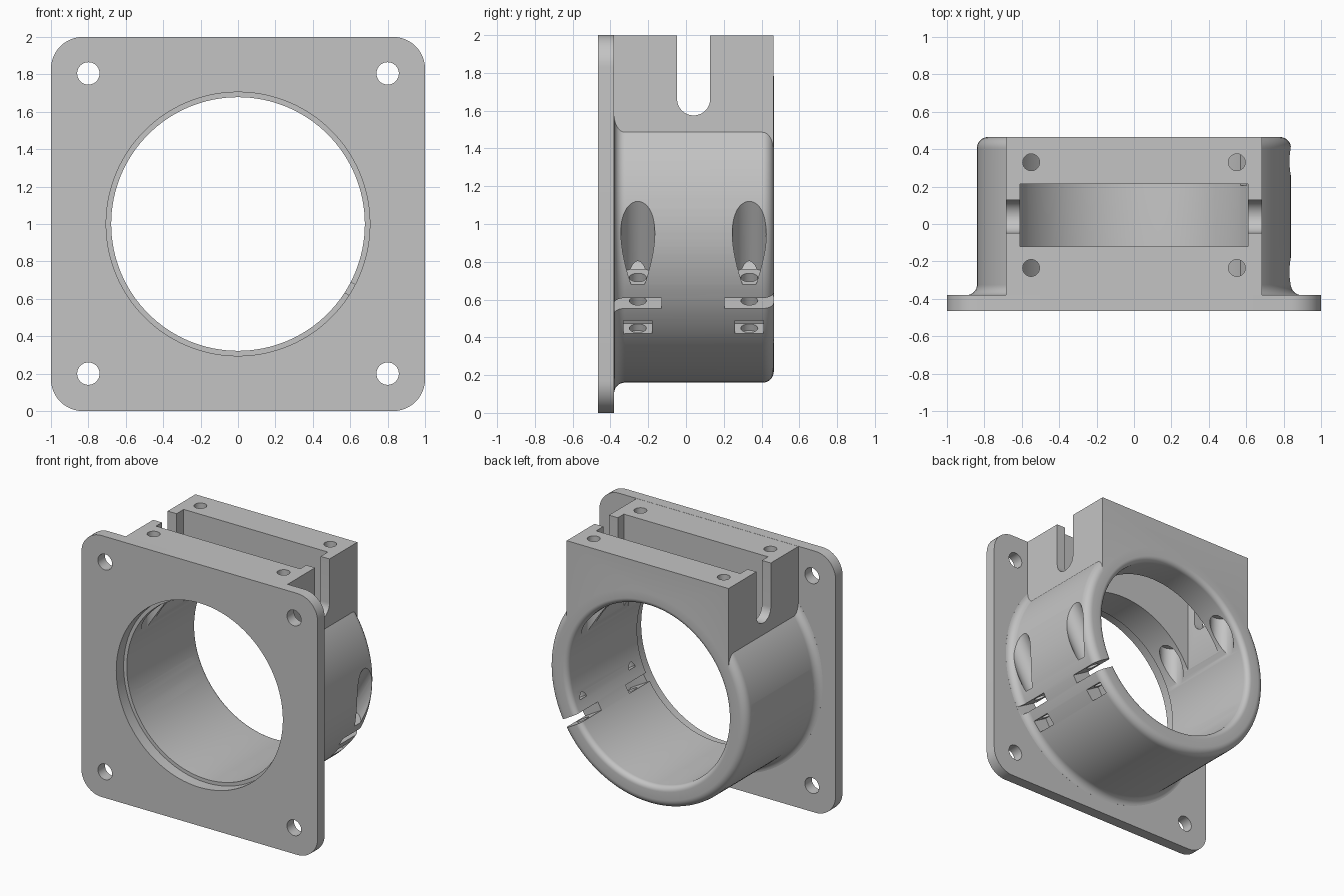
import bpy, bmesh
from math import sin, cos, pi, radians
from mathutils import Matrix, Vector

if "Cube" in bpy.data.objects:
    bpy.data.objects.remove(bpy.data.objects["Cube"], do_unlink=True)

grey = bpy.data.materials.new("plain grey")
grey.use_nodes = True
grey.diffuse_color = (0.55, 0.55, 0.55, 1)
grey.node_tree.nodes["Principled BSDF"].inputs["Base Color"].default_value = (0.55, 0.55, 0.55, 1)


def finish(bm, name, frame=Matrix()):
    bm.transform(frame)
    bmesh.ops.recalc_face_normals(bm, faces=bm.faces)
    mesh = bpy.data.meshes.new(name)
    bm.to_mesh(mesh)
    bm.free()
    mesh.materials.append(grey)
    ob = bpy.data.objects.new(name, mesh)
    bpy.context.collection.objects.link(ob)
    return ob


def block(name, low, high, frame=Matrix(), axis=None, radius=0):
    """Box between two corners; edges along one axis may be rounded."""
    low, high = Vector(low), Vector(high)
    bm = bmesh.new()
    bmesh.ops.create_cube(bm, size=1)
    for v in bm.verts:
        v.co = (low + high) / 2 + v.co * (high - low)
    if radius:
        edges = [e for e in bm.edges
                 if abs((e.verts[0].co - e.verts[1].co).normalized()[axis]) > 0.9]
        bmesh.ops.bevel(bm, geom=edges, offset=radius, segments=12, profile=0.5, affect='EDGES')
    return finish(bm, name, frame)


def rod(name, x, y, low, high, radius, frame=Matrix()):
    """Cylinder along local z."""
    bm = bmesh.new()
    bmesh.ops.create_cone(bm, cap_ends=True, segments=40, radius1=radius, radius2=radius,
                          depth=high - low,
                          matrix=Matrix.Translation((x, y, (low + high) / 2)))
    return finish(bm, name, frame)


def lathe(name, profile):
    """Solid of (radius, y) points turned about the bore axis."""
    bm = bmesh.new()
    verts = [bm.verts.new((r, y, 0)) for r, y in profile]
    edges = [bm.edges.new(pair) for pair in zip(verts, verts[1:])]
    bmesh.ops.spin(bm, geom=verts + edges, cent=(0, 0, 0), axis=(0, 1, 0),
                   angle=2 * pi, steps=128)
    bmesh.ops.remove_doubles(bm, verts=bm.verts, dist=0.0001)
    return finish(bm, name, Matrix.Translation((0, 0, 1)))


def arc(cr, cy, radius, start, end, steps=8):
    angles = [radians(start + (end - start) * i / steps) for i in range(steps + 1)]
    return [(cr + radius * cos(a), cy + radius * sin(a)) for a in angles]


BACK = 0.465
PLATE = -0.38

# Flange plate, clamp tube with root fillet and rounded end, and upper block
body = block("bearing_clamp_body", (-1, -BACK, 0), (1, PLATE, 2), axis=1, radius=0.17)
tube = lathe("tube", [(0, -0.42), (0.89, -0.42)]
             + arc(0.895, PLATE + 0.055, 0.055, 265, 180)
             + arc(0.78, BACK - 0.06, 0.06, 0, 90) + [(0, BACK)])
head = block("head_block", (-0.685, -0.42, 1.3), (0.685, BACK - 0.001, 1.999))

# Bore with front recess and eased back lip
cutters = [lathe("bore", [(0, -0.6), (0.705, -0.6), (0.705, -0.376), (0.678, -0.376)]
                 + arc(0.718, BACK - 0.04, 0.04, 180, 90) + [(0.718, 0.6), (0, 0.6)])]

# Pocket and side slots in the upper block
cutters.append(block("pocket", (-0.61, -0.12, 1.05), (0.61, 0.215, 2.1)))
cutters.append(block("side_slot", (-0.8, -0.047, 1.575), (0.8, 0.128, 2.4), axis=0, radius=0.087))

for side in (-1, 1):
    # Flange bolt holes
    for z in (0.2, 1.805):
        frame = Matrix.Translation((0, 0, z)) @ Matrix.Rotation(pi / 2, 4, 'X')
        cutters.append(rod("bolt_hole", side * 0.8, 0, 0.3, 0.6, 0.06, frame))

    # Top screw holes, counterbored from the bore
    for y in (-0.235, 0.33):
        cutters.append(rod("top_hole", side * 0.55, y, 1.3, 2.1, 0.045))
        cutters.append(rod("counterbore", side * 0.55, y, 1.1, 1.55, 0.085))

    # Clamp splits: local x is radial, local z runs along the screw
    clamp = (Matrix.Diagonal((side, 1, 1, 1)) @ Matrix.Translation((0, 0, 1))
             @ Matrix.Rotation(radians(30), 4, 'Y'))
    for y, start, end in ((-0.255, -0.378, -0.13), (0.335, 0.205, 0.6)):
        cutters.append(block("split", (0.6, start, -0.032), (0.95, end, 0.032), clamp))
        cutters.append(rod("screw_well", 0.75, y, 0.11, 0.75, 0.09, clamp))
        cutters.append(rod("screw_hole", 0.757, y, -0.24, 0.2, 0.045, clamp))
        cutters.append(block("nut_slot", (0.705, y - 0.075, -0.2), (0.95, y + 0.075, -0.11), clamp))

# Combine everything into one solid
for part in [tube, head] + cutters:
    mod = body.modifiers.new(part.name, 'BOOLEAN')
    mod.operation = 'UNION' if part in (tube, head) else 'DIFFERENCE'
    mod.solver = 'EXACT'
    mod.object = part
    part.hide_render = True
bpy.context.view_layer.update()
solid = bpy.data.meshes.new_from_object(body.evaluated_get(bpy.context.evaluated_depsgraph_get()))
body.modifiers.clear()
body.data = solid
for part in [tube, head] + cutters:
    bpy.data.objects.remove(part, do_unlink=True)
solid.materials.clear()
solid.materials.append(grey)

bpy.ops.object.select_all(action='DESELECT')
body.select_set(True)
bpy.context.view_layer.objects.active = body
bpy.ops.object.shade_smooth_by_angle(angle=radians(30))
